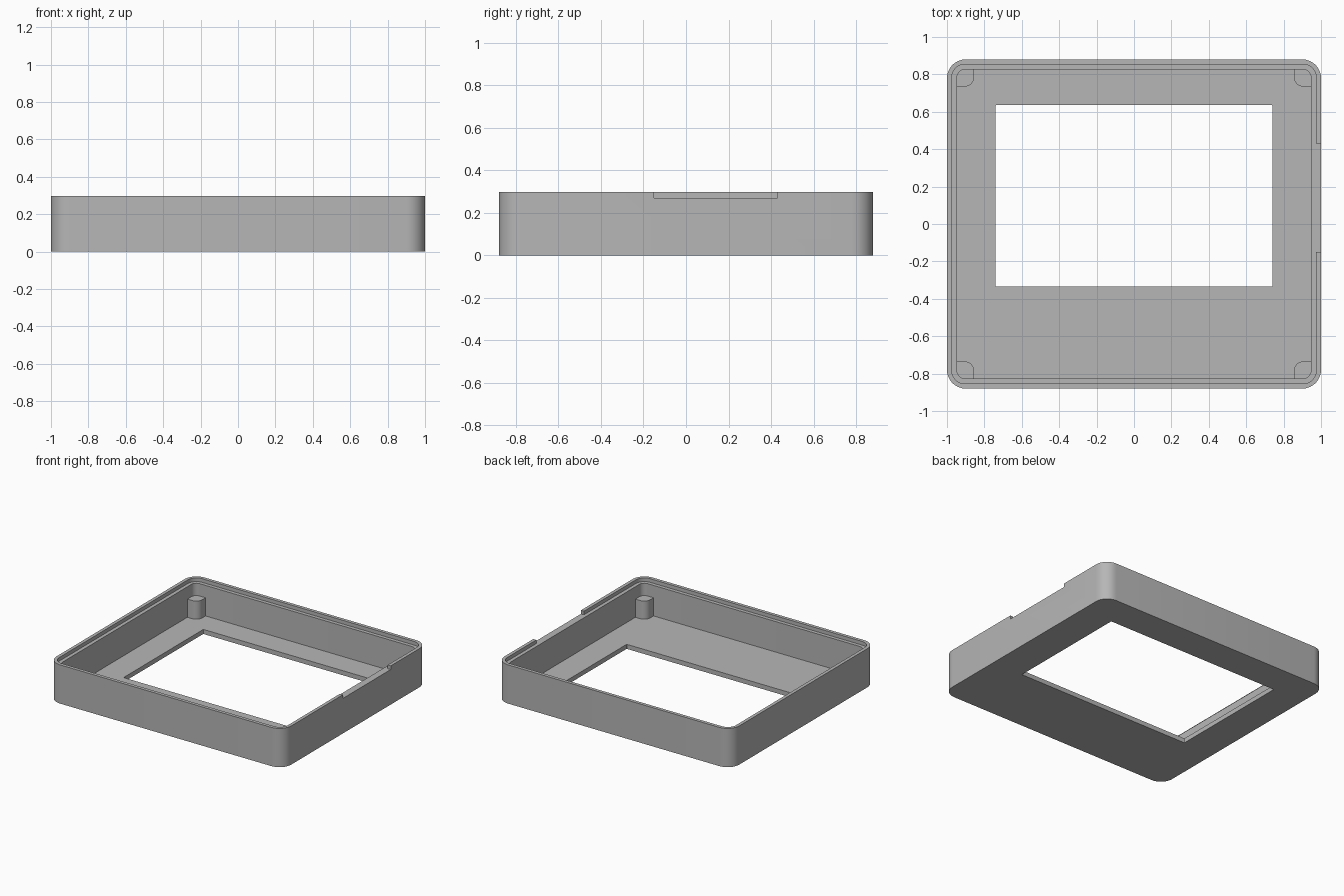
import bpy, bmesh, math

cube = bpy.data.objects.get("Cube")
if cube:
    bpy.data.objects.remove(cube, do_unlink=True)

HEIGHT, LEDGE, FLOOR, POST_TOP = 0.298, 0.27, 0.035, 0.175
HALF_X, HALF_Y = 1.0, 0.88
SEGMENTS = 8

grey = bpy.data.materials.new("plain grey")
grey.use_nodes = True
grey.diffuse_color = (0.47, 0.47, 0.47, 1)
grey.node_tree.nodes["Principled BSDF"].inputs["Base Color"].default_value = grey.diffuse_color


def arc(cx, cy, radius, start):
    """Quarter turn of points, counter-clockwise from a start angle in degrees."""
    angles = [math.radians(start + 90 * i / SEGMENTS) for i in range(SEGMENTS + 1)]
    return [(cx + radius * math.cos(a), cy + radius * math.sin(a)) for a in angles]


def rounded_rect(hx, hy, radius, cy=0):
    points = []
    for i, (sx, sy) in enumerate([(1, 1), (-1, 1), (-1, -1), (1, -1)]):
        points += arc(sx * (hx - radius), cy + sy * (hy - radius), radius, 90 * i)
    return points


def finish(name, bm):
    bmesh.ops.recalc_face_normals(bm, faces=bm.faces)
    mesh = bpy.data.meshes.new(name)
    bm.to_mesh(mesh)
    bm.free()
    mesh.materials.append(grey)
    obj = bpy.data.objects.new(name, mesh)
    bpy.context.collection.objects.link(obj)
    return obj


def select_only(obj):
    bpy.ops.object.select_all(action="DESELECT")
    obj.select_set(True)
    bpy.context.view_layer.objects.active = obj


def smooth(obj):
    select_only(obj)
    bpy.ops.object.shade_smooth_by_angle(angle=math.radians(30))


# Frame: one closed cross-section of walls, stepped rim, floor and window
outer = rounded_rect(HALF_X, HALF_Y, 0.1)
lip = rounded_rect(HALF_X - 0.026, HALF_Y - 0.026, 0.07)
inner = rounded_rect(HALF_X - 0.054, HALF_Y - 0.054, 0.042)
window = rounded_rect(0.74, 0.485, 0.004, cy=0.15)
section = [(outer, 0), (outer, HEIGHT), (lip, HEIGHT), (lip, LEDGE),
           (inner, LEDGE), (inner, FLOOR), (window, FLOOR), (window, 0)]

bm = bmesh.new()
rings = [[bm.verts.new((x, y, z)) for x, y in loop] for loop, z in section]
for k, a in enumerate(rings):
    b = rings[(k + 1) % len(rings)]
    for i in range(len(a)):
        j = (i + 1) % len(a)
        bm.faces.new((a[i], a[j], b[j], b[i]))
frame = finish("frame", bm)

# Notch through the rim on the left side
bm = bmesh.new()
bmesh.ops.create_cube(bm, size=1)
bmesh.ops.scale(bm, vec=(0.1, 0.58, 0.1), verts=bm.verts)
bmesh.ops.translate(bm, vec=(1.01, 0.14, LEDGE + 0.05), verts=bm.verts)
cutter = finish("notch_cutter", bm)
cutter.hide_render = True
cut = frame.modifiers.new("notch", "BOOLEAN")
cut.operation, cut.solver, cut.object = "DIFFERENCE", "EXACT", cutter
select_only(frame)
bpy.ops.object.modifier_apply(modifier=cut.name)
bpy.data.objects.remove(cutter, do_unlink=True)
smooth(frame)

# Corner posts with one rounded edge facing inward
near_x, near_y, far_x, far_y = 0.855, 0.735, 0.96, 0.84
profile = arc(near_x + 0.05, near_y + 0.05, 0.05, 180)
profile += [(far_x, near_y), (far_x, far_y), (near_x, far_y)]
for side, sx in (("left", 1), ("right", -1)):
    for end, sy in (("front", -1), ("back", 1)):
        bm = bmesh.new()
        base = bm.faces.new([bm.verts.new((sx * x, sy * y, FLOOR - 0.01)) for x, y in profile])
        top = bmesh.ops.extrude_face_region(bm, geom=[base], use_keep_orig=True)["geom"]
        top_verts = [v for v in top if isinstance(v, bmesh.types.BMVert)]
        bmesh.ops.translate(bm, vec=(0, 0, POST_TOP - FLOOR + 0.01), verts=top_verts)
        smooth(finish(f"{end}_{side}_post", bm))
